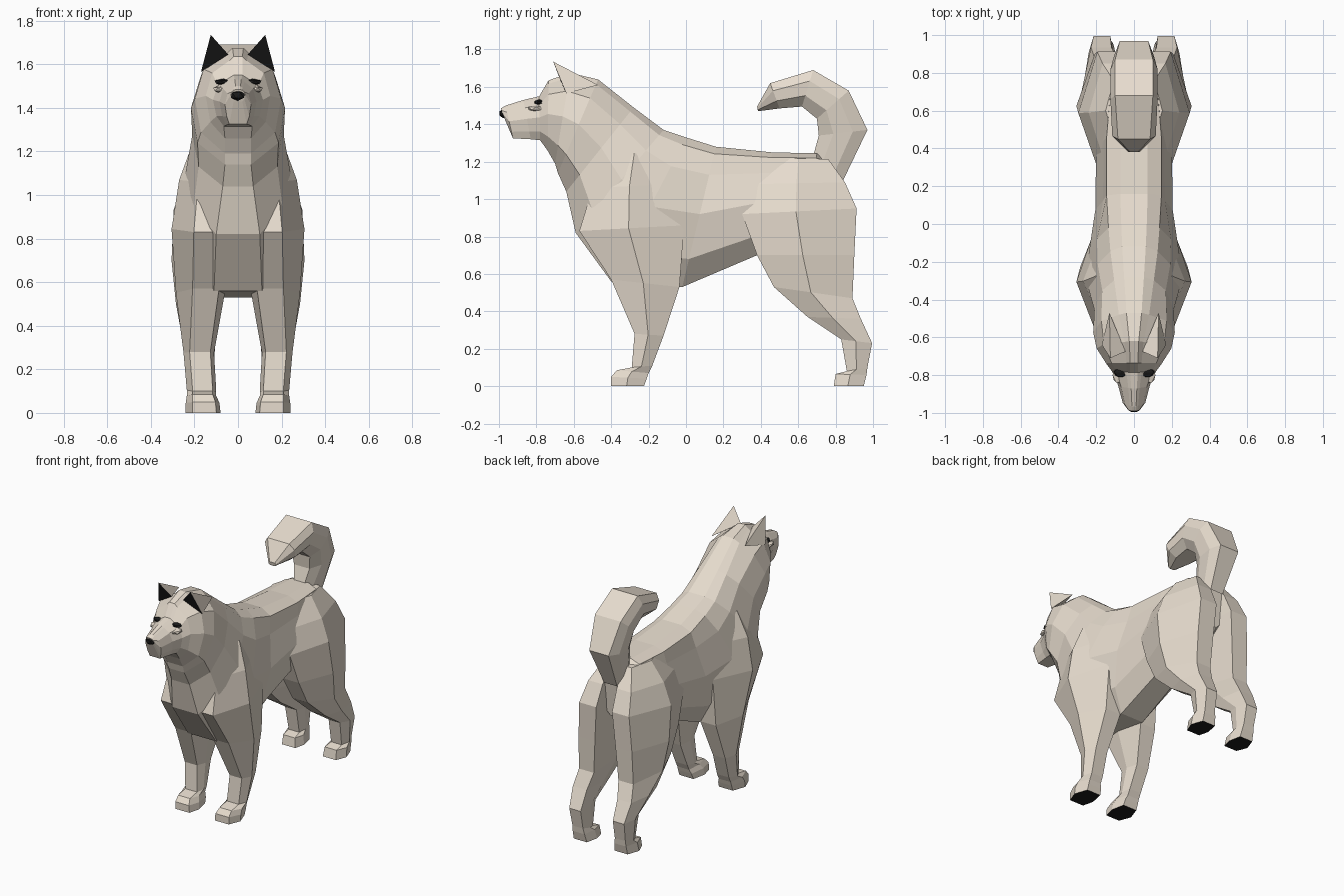
import bpy, bmesh
from mathutils import Vector

if "Cube" in bpy.data.objects:
    bpy.data.objects.remove(bpy.data.objects["Cube"])


def material(name, color):
    m = bpy.data.materials.new(name)
    m.diffuse_color = color
    m.use_nodes = True
    m.node_tree.nodes["Principled BSDF"].inputs["Base Color"].default_value = m.diffuse_color
    return m


FUR = material("fur", (0.80, 0.72, 0.62, 1))
BLACK = material("black", (0.01, 0.01, 0.01, 1))


def finish(name, bm, mats, mirror=False):
    bmesh.ops.recalc_face_normals(bm, faces=bm.faces[:])
    me = bpy.data.meshes.new(name)
    bm.to_mesh(me)
    bm.free()
    for m in mats:
        me.materials.append(m)
    ob = bpy.data.objects.new(name, me)
    bpy.context.collection.objects.link(ob)
    if mirror:
        ob.modifiers.new("mirror", 'MIRROR').use_mirror_merge = False
    return ob


def loft(name, rings, mirror=False, dark_end=False):
    """Skin a list of equal-sized point rings and cap both ends."""
    bm = bmesh.new()
    vs = [[bm.verts.new(p) for p in r] for r in rings]
    n = len(vs[0])
    for a, b in zip(vs, vs[1:]):
        for i in range(n):
            j = (i + 1) % n
            bm.faces.new((a[i], a[j], b[j], b[i]))
    bm.faces.new(vs[0])
    bm.faces.new(vs[-1]).material_index = 1 if dark_end else 0
    return finish(name, bm, [FUR, BLACK], mirror)


def section(ty, tz, by, bz, half):
    """Symmetric section between a top and a bottom point."""
    half = half + [(-x, t) for x, t in reversed(half)]
    return [(x, ty + (by - ty) * t, tz + (bz - tz) * t) for x, t in half]


def body_section(ty, tz, by, bz, w, wt, wb):
    return section(ty, tz, by, bz, [
        (wt * .5, 0), (wt, .05), (max(wt + .01, w * .8), .2),
        (w, .48), (w * .86, .8), (wb, 1)])


def tail_section(ty, tz, by, bz, w, wt, wb):
    return section(ty, tz, by, bz, [(wt, 0), (w, .3), (w * .95, .7), (wb, 1)])


def leg_section(fy, fz, by, bz, xi, xo, c=.8):
    """Six-sided leg section; c is how far out the front and back corners lie."""
    prof = [(0, .12), (0, c), (.47, 1), (1, c), (1, .12), (.45, 0)]
    return [(xi + (xo - xi) * v, fy + (by - fy) * u, fz + (bz - fz) * u)
            for u, v in prof]


# Head, neck and trunk in one skin: top point, bottom point, widths
body = [
    (-.99, 1.485, -.97, 1.43, .034, .018, .02),
    (-.965, 1.50, -.925, 1.325, .06, .022, .04),
    (-.87, 1.53, -.83, 1.32, .085, .03, .055),
    (-.785, 1.55, -.78, 1.315, .115, .04, .065),
    (-.735, 1.635, -.74, 1.26, .148, .04, .06),
    (-.62, 1.675, -.70, 1.19, .198, .05, .06),
    (-.47, 1.64, -.685, 1.14, .216, .08, .06),
    (-.28, 1.49, -.64, 1.04, .21, .105, .07),
    (-.12, 1.37, -.59, .82, .24, .125, .10),
    (0, 1.33, -.40, .56, .245, .135, .11),
    (.16, 1.28, -.02, .53, .205, .145, .09),
    (.46, 1.25, .38, .70, .20, .145, .08),
    (.70, 1.245, .62, .75, .18, .125, .06),
    (.83, 1.12, .80, .86, .09, .06, .03),
]
loft("body", [body_section(*r) for r in body])

# Front legs with shoulders and paws
front = [
    (-.38, 1.27, -.16, 1.22, .05, .205, .6),
    (-.50, 1.06, -.08, 1.08, .05, .27, .6),
    (-.57, .83, -.01, .86, .05, .305, .6),
    (-.40, .57, -.035, .53, .06, .285, .66),
    (-.275, .28, -.12, .27, .11, .25),
    (-.29, .10, -.18, .11, .10, .235),
    (-.37, .085, -.20, .07, .10, .235),
    (-.40, .05, -.21, .04, .085, .24),
    (-.40, 0, -.225, 0, .08, .24),
]
loft("front_leg", [leg_section(*r) for r in front], True, True)

# Hind legs with haunches and paws
hind = [
    (.46, 1.22, .76, 1.215, .03, .15, .65),
    (.36, 1.08, .85, 1.09, .03, .24, .65),
    (.30, .92, .912, .95, .03, .295, .62),
    (.38, .70, .90, .70, .05, .305, .62),
    (.47, .53, .89, .47, .07, .285, .66),
    (.65, .37, .935, .36, .10, .26),
    (.83, .25, .995, .23, .11, .24),
    (.86, .08, .97, .10, .11, .23),
    (.80, .065, .965, .06, .10, .235),
    (.79, 0, .95, 0, .09, .24),
]
loft("hind_leg", [leg_section(*r) for r in hind], True, True)

# Curled tail: outer point, inner point, widths
tail = [
    (.84, 1.10, .68, 1.23, .07, .05, .04),
    (.97, 1.37, .71, 1.34, .105, .075, .06),
    (.87, 1.58, .70, 1.43, .125, .10, .07),
    (.68, 1.69, .62, 1.495, .125, .10, .07),
    (.45, 1.62, .50, 1.485, .115, .085, .06),
    (.38, 1.495, .385, 1.47, .03, .02, .015),
]
loft("tail", [tail_section(*r) for r in tail])

# Ears: forward-leaning tetrahedra with a dark inner face
bm = bmesh.new()
tip, inner, outer, back = [bm.verts.new(p) for p in (
    (.125, -.71, 1.735), (.045, -.675, 1.645), (.17, -.64, 1.565), (.13, -.47, 1.61))]
bm.faces.new((tip, inner, outer)).material_index = 1
for f in ((tip, inner, back), (tip, outer, back), (inner, outer, back)):
    bm.faces.new(f)
finish("ear", bm, [FUR, BLACK], True)


def pebble(name, loc, size, mat, mirror=False):
    bm = bmesh.new()
    bmesh.ops.create_icosphere(bm, subdivisions=1, radius=1)
    bmesh.ops.scale(bm, vec=Vector(size), verts=bm.verts)
    bmesh.ops.translate(bm, vec=Vector(loc), verts=bm.verts)
    return finish(name, bm, [mat], mirror)


# Face details
pebble("nose", (0, -.976, 1.458), (.037, .024, .026), BLACK)
pebble("eye", (.068, -.785, 1.518), (.044, .03, .016), BLACK, True)
pebble("lower_eyelid", (.082, -.80, 1.485), (.035, .05, .018), FUR, True)
